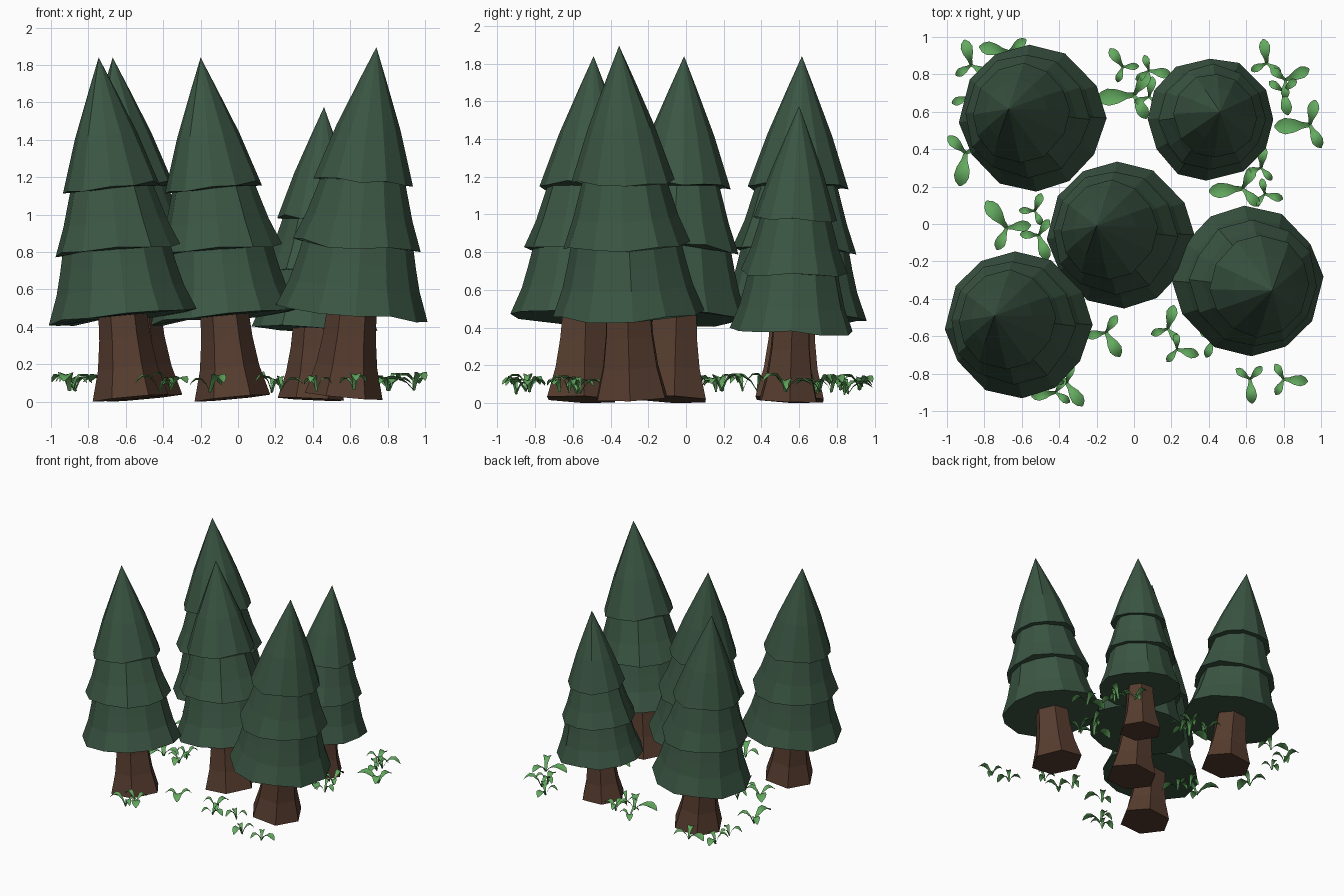
import bpy, bmesh, math, random
from mathutils import Vector, Matrix

if "Cube" in bpy.data.objects:
    bpy.data.objects.remove(bpy.data.objects["Cube"])


def material(name, rgb):
    m = bpy.data.materials.new(name)
    m.diffuse_color = (*rgb, 1)
    m.use_nodes = True
    m.node_tree.nodes["Principled BSDF"].inputs["Base Color"].default_value = m.diffuse_color
    return m


PINE = material("dark pine green", (0.043, 0.092, 0.056))
BARK = material("bark brown", (0.092, 0.045, 0.028))
LEAF = material("leaf green", (0.125, 0.40, 0.115))


def finish(bm, name, mat, matrix=None):
    bmesh.ops.recalc_face_normals(bm, faces=bm.faces)
    me = bpy.data.meshes.new(name)
    bm.to_mesh(me)
    bm.free()
    me.materials.append(mat)
    ob = bpy.data.objects.new(name, me)
    bpy.context.collection.objects.link(ob)
    if matrix:
        ob.matrix_world = matrix
    return ob


def lathe(bm, profile, sides, rng, wobble, drop=0.0):
    """Closed irregular stack of rings; a radius of 0 makes a tip."""
    scales = [1 + rng.uniform(-wobble, wobble) for _ in range(sides)]
    turns = [rng.uniform(-0.07, 0.07) for _ in range(sides)]
    rings = []
    for k, (r, z) in enumerate(profile):
        if r == 0:
            rings.append([bm.verts.new((0, 0, z))])
            continue
        ring = []
        for i in range(sides):
            a = math.tau * i / sides + turns[i]
            dz = rng.uniform(-drop, drop) if k == 0 else 0
            ring.append(bm.verts.new((r * scales[i] * math.cos(a),
                                      r * scales[i] * math.sin(a), z + dz)))
        rings.append(ring)
    bm.faces.new(rings[0][::-1])
    for lo, hi in zip(rings, rings[1:]):
        for i in range(sides):
            j = (i + 1) % sides
            if len(hi) == 1:
                bm.faces.new((lo[i], lo[j], hi[0]))
            else:
                bm.faces.new((lo[i], lo[j], hi[j], hi[i]))
    if len(rings[-1]) > 1:
        bm.faces.new(rings[-1])


TRUNK = [(0.21, 0.0), (0.165, 0.16), (0.142, 0.32), (0.13, 0.52)]
TIERS = [
    [(0.39, 0.44), (0.335, 0.58), (0.305, 0.70), (0.275, 0.84)],
    [(0.332, 0.79), (0.275, 0.94), (0.24, 1.06), (0.205, 1.18)],
    [(0.265, 1.13), (0.17, 1.41), (0.07, 1.66), (0, 1.83)],
]


def tree(name, apex, lean, spin, scale):
    """Upright tree, tilted along the lean slope so its tip meets the apex."""
    axis = Vector((lean[0], lean[1], 1)).normalized()
    tilt = Vector((0, 0, 1)).rotation_difference(axis).to_matrix().to_4x4()
    base = Vector(apex) - axis * 1.83 * scale
    mat = (Matrix.Translation(base) @ tilt @ Matrix.Rotation(spin, 4, 'Z')
           @ Matrix.Scale(scale, 4))
    rng = random.Random(4)
    bm = bmesh.new()
    lathe(bm, TRUNK, 6, rng, 0.05)
    finish(bm, name + "_trunk", BARK, mat)
    bm = bmesh.new()
    for tier in TIERS:
        lathe(bm, tier, 12, rng, 0.03, 0.015)
    finish(bm, name + "_foliage", PINE, mat)


# five leaning pines
L = (-0.093, 0.035)
tree("back_left_tree", (-0.67, 0.615, 1.84), L, 0, 1)
tree("middle_tree", (-0.20, -0.01, 1.84), L, 0, 1)
tree("front_left_tree", (-0.745, -0.49, 1.84), L, 0, 1)
tree("right_tree", (0.74, -0.355, 1.895), (0.093, -0.035), math.pi, 1.025)
tree("back_right_tree", (0.46, 0.60, 1.575), (0.045, 0.035), -2.1, 0.855)


# arching leaf: (distance along, half width, height) per station
STATIONS = [(0.0, 0.06, 0.0), (0.2, 0.09, 0.34), (0.45, 0.19, 0.52),
            (0.7, 0.23, 0.52), (0.88, 0.16, 0.42), (1.0, 0.03, 0.32)]


def leaf(bm, origin, angle, length, lift):
    d = Vector((math.cos(angle), math.sin(angle), 0))
    s = Vector((-d.y, d.x, 0))
    rows = []
    for t, w, h in STATIONS:
        c = origin + d * t * length + Vector((0, 0, h * lift))
        e = Vector((0, 0, 0.08 * w * length / 0.2))
        rows.append([bm.verts.new(c + s * w * length + e), bm.verts.new(c),
                     bm.verts.new(c - s * w * length + e)])
    for a, b in zip(rows, rows[1:]):
        for i in range(2):
            bm.faces.new((a[i], b[i], b[i + 1], a[i + 1]))


# ground sprigs: x, y, heading of the large leaf in degrees, its length
SPRIGS = [
    (-0.87, 0.85, 105, 0.14), (-0.67, 0.92, 170, 0.16), (-0.88, 0.68, 200, 0.1),
    (-0.90, 0.38, 260, 0.18), (-0.06, 0.84, 125, 0.12), (0.00, 0.69, 185, 0.2),
    (0.08, 0.82, 350, 0.12), (0.08, 0.68, 80, 0.11), (0.71, 0.86, 98, 0.13),
    (0.81, 0.77, 25, 0.14), (0.80, 0.71, 280, 0.13), (0.94, 0.53, 183, 0.19),
    (0.68, 0.30, 85, 0.12), (0.58, 0.19, 185, 0.18), (0.70, 0.16, 345, 0.1),
    (-0.68, -0.02, 128, 0.18), (-0.53, 0.07, 70, 0.1), (-0.51, -0.06, 290, 0.14),
    (-0.15, -0.58, 300, 0.15), (-0.36, -0.85, 305, 0.15), (-0.42, -0.90, 190, 0.13),
    (0.18, -0.56, 75, 0.13), (0.23, -0.67, 345, 0.12), (0.42, -0.62, 250, 0.1),
    (0.62, -0.83, 275, 0.13), (0.80, -0.83, 355, 0.13),
]
rng = random.Random(9)
for n, (x, y, heading, size) in enumerate(SPRIGS):
    bm = bmesh.new()
    o = Vector((x, y, 0.04 + rng.uniform(0, 0.03)))
    for turn, k in ((0, 1.0), (120, 0.72), (240, 0.72)):
        a = math.radians(heading + turn + (rng.uniform(-15, 15) if turn else 0))
        leaf(bm, o, a, max(size * k, 0.085), rng.uniform(0.11, 0.17))
    ob = finish(bm, f"ground_sprig_{n + 1}", LEAF)
    for p in ob.data.polygons:
        p.use_smooth = True
